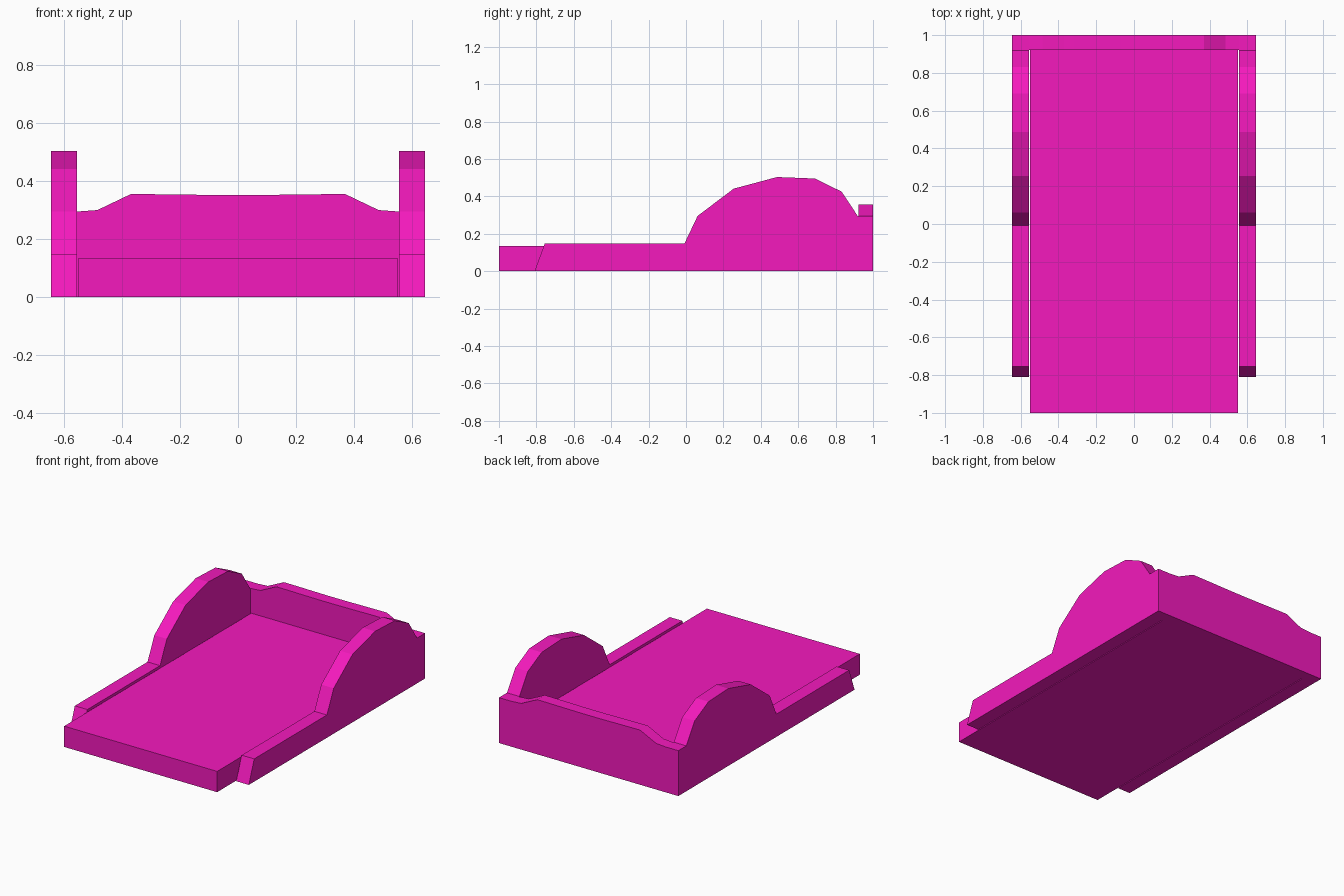
import bpy, bmesh
from mathutils import Vector

if "Cube" in bpy.data.objects:
    bpy.data.objects.remove(bpy.data.objects["Cube"])

pink = bpy.data.materials.new("pink")
pink.diffuse_color = (0.91, 0.01, 0.51, 1)
pink.use_nodes = True
pink.node_tree.nodes["Principled BSDF"].inputs["Base Color"].default_value = pink.diffuse_color


def extrude_profile(name, points, depth):
    """Extrude a closed 3D outline along the depth vector."""
    bm = bmesh.new()
    face = bm.faces.new([bm.verts.new(p) for p in points])
    ext = bmesh.ops.extrude_face_region(bm, geom=[face], use_keep_orig=True)
    verts = [g for g in ext["geom"] if isinstance(g, bmesh.types.BMVert)]
    bmesh.ops.translate(bm, vec=Vector(depth), verts=verts)
    bmesh.ops.recalc_face_normals(bm, faces=bm.faces)
    mesh = bpy.data.meshes.new(name)
    bm.to_mesh(mesh)
    bm.free()
    mesh.materials.append(pink)
    obj = bpy.data.objects.new(name, mesh)
    bpy.context.collection.objects.link(obj)
    return obj


INNER, OUTER = 0.555, 0.645
BOARD_Y = 0.922

# Flat bed slab, slightly narrower than the space between the rails
extrude_profile("bed_slab",
                [(-0.55, -1, 0), (0.55, -1, 0), (0.55, -1, 0.135), (-0.55, -1, 0.135)],
                (0, BOARD_Y + 1, 0))

# Side rails with a faceted hump near the back
rail = [(-0.81, 0), (-0.755, 0.148), (-0.008, 0.148), (0.062, 0.295), (0.255, 0.441),
        (0.487, 0.503), (0.69, 0.495), (0.832, 0.425), (0.918, 0.295), (1, 0.295), (1, 0)]
for side, s in (("left", -1), ("right", 1)):
    extrude_profile(side + "_rail", [(s * INNER, y, z) for y, z in rail],
                    (s * (OUTER - INNER), 0, 0))

# Back board: half outline mirrored across the centre
half = [(INNER, 0), (INNER, 0.295), (0.485, 0.30), (0.37, 0.355), (0.32, 0.355), (0.07, 0.352)]
outline = half + [(-x, z) for x, z in reversed(half)]
extrude_profile("back_board", [(x, BOARD_Y, z) for x, z in outline], (0, 1 - BOARD_Y, 0))
